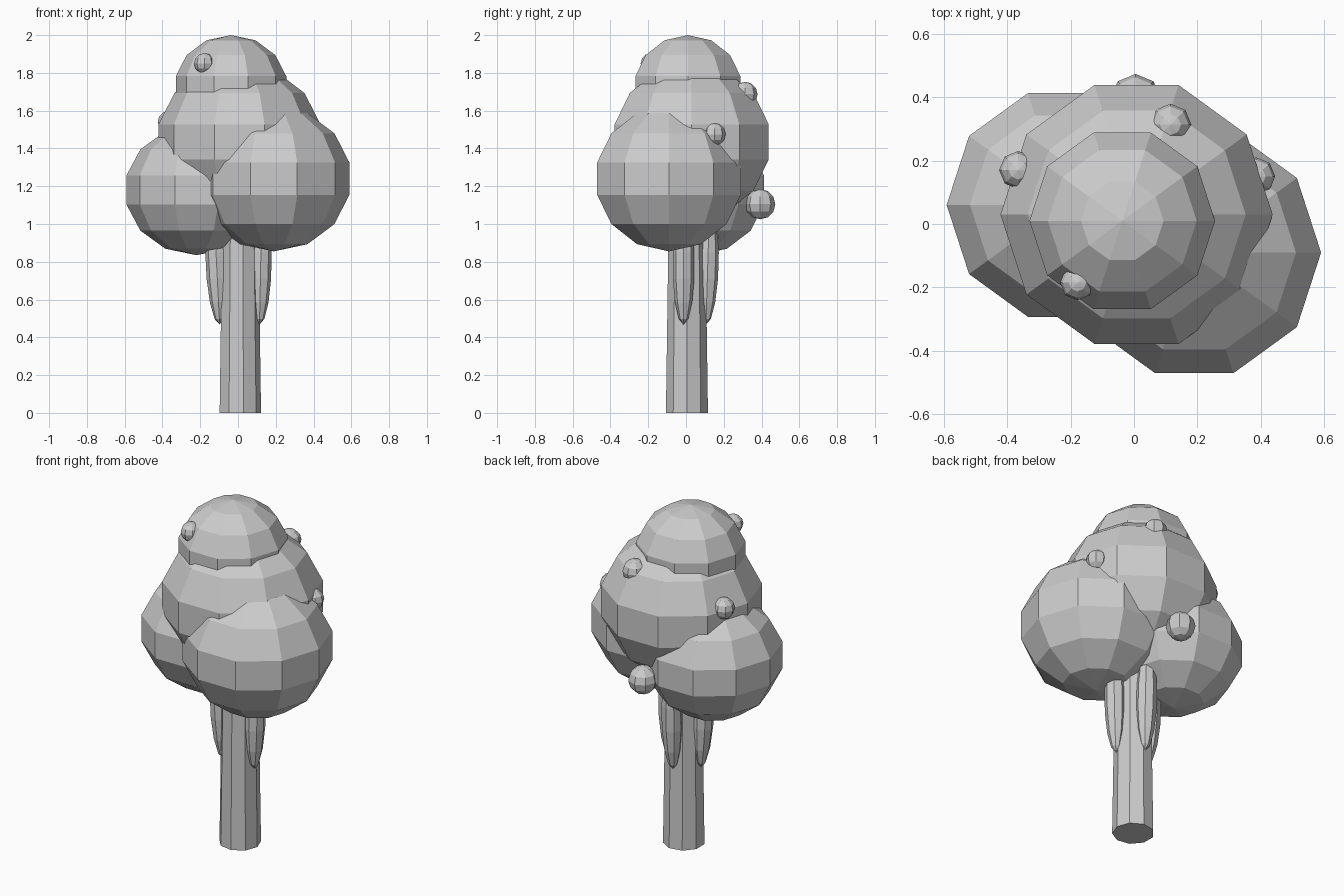
import bpy, bmesh, math
from mathutils import Matrix

if "Cube" in bpy.data.objects:
    bpy.data.objects.remove(bpy.data.objects["Cube"])

grey = bpy.data.materials.new("plain grey")
grey.diffuse_color = (0.6, 0.6, 0.6, 1)
grey.use_nodes = True
grey.node_tree.nodes["Principled BSDF"].inputs["Base Color"].default_value = grey.diffuse_color


def lathe(name, profile, sides, loc, tilt=(0, 0)):
    """Revolve (radius, z) points, bottom to top, with a vertex on +x; flat faces."""
    bm = bmesh.new()
    rings = []
    for r, z in profile:
        if r < 1e-5:
            rings.append([bm.verts.new((0, 0, z))] * sides)
        else:
            rings.append([bm.verts.new((r * math.cos(2 * math.pi * i / sides),
                                        r * math.sin(2 * math.pi * i / sides), z))
                          for i in range(sides)])
    for a, b in zip(rings, rings[1:]):
        for i in range(sides):
            j = (i + 1) % sides
            loop = list(dict.fromkeys((a[i], a[j], b[j], b[i])))
            bm.faces.new(loop)
    # flat caps on open ends
    if profile[0][0] > 1e-5:
        bm.faces.new(rings[0][::-1])
    if profile[-1][0] > 1e-5:
        bm.faces.new(rings[-1])
    bm.transform(Matrix.Rotation(tilt[0], 4, 'X') @ Matrix.Rotation(tilt[1], 4, 'Y'))
    me = bpy.data.meshes.new(name)
    bm.to_mesh(me)
    bm.free()
    me.materials.append(grey)
    ob = bpy.data.objects.new(name, me)
    ob.location = loc
    bpy.context.collection.objects.link(ob)
    return ob


def ball(name, loc, r, rz, sides, rings, tilt=(0, 0)):
    prof = []
    for k in range(rings + 1):
        a = math.pi * k / rings
        prof.append((r * math.sin(a), -rz * math.cos(a)))
    return lathe(name, prof, sides, loc, tilt)


# trunk
lathe("trunk", [(0.113, 0), (0.095, 1.25)], 9, (0.009, 0.005, 0))

# foliage clumps
ball("foliage_left", (-0.22, 0.06, 1.18), 0.38, 0.345, 10, 7)
ball("foliage_right", (0.19, -0.09, 1.24), 0.41, 0.385, 10, 7)
ball("foliage_middle", (0.008, 0.03, 1.435), 0.44, 0.415, 10, 7)
ball("foliage_top", (-0.037, 0.01, 1.72), 0.30, 0.28, 10, 7)

# hanging pods around the trunk
ball("pod_left", (-0.113, 0.0, 0.78), 0.058, 0.313, 8, 7, (0, -0.05))
ball("pod_right", (0.12, -0.013, 0.78), 0.058, 0.313, 8, 7, (0, 0.02))
ball("pod_back", (0.01, 0.115, 0.78), 0.058, 0.313, 8, 7, (-0.03, 0))

# small fruit on the foliage
fruit = [(0.005, 0.393, 1.105, 0.08), (0.385, 0.15, 1.475, 0.06),
         (0.115, 0.313, 1.687, 0.066), (-0.365, 0.17, 1.54, 0.06),
         (-0.178, -0.185, 1.85, 0.055)]
for i, (x, y, z, r) in enumerate(fruit):
    ball("fruit_%d" % (i + 1), (x, y, z), r, r, 8, 6)
